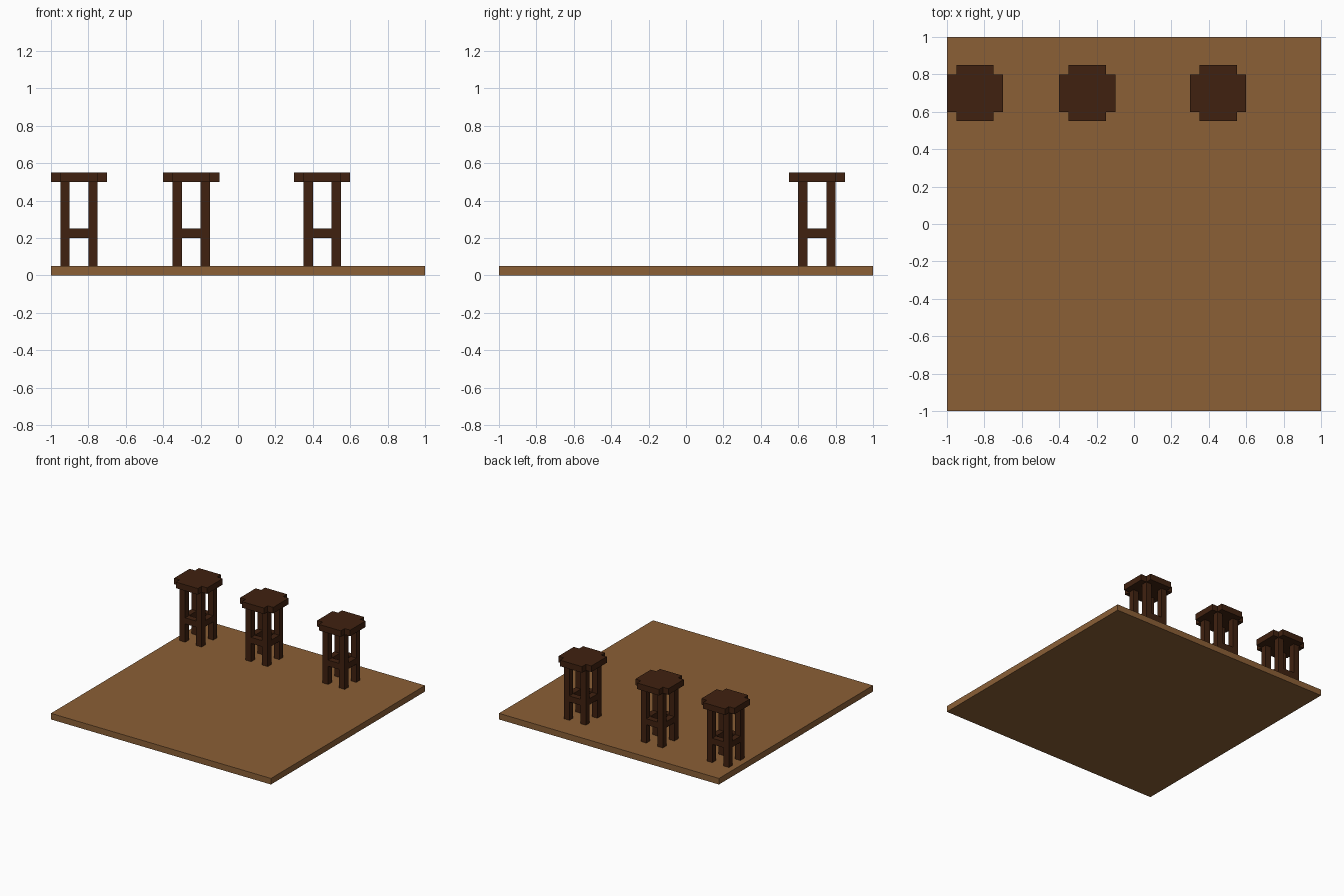
import bpy, bmesh

if "Cube" in bpy.data.objects:
    bpy.data.objects.remove(bpy.data.objects["Cube"])

def material(name, rgb):
    m = bpy.data.materials.new(name)
    m.diffuse_color = (*rgb, 1)
    m.use_nodes = True
    m.node_tree.nodes["Principled BSDF"].inputs["Base Color"].default_value = m.diffuse_color
    return m

floor_wood = material("floor wood", (0.258, 0.116, 0.037))
dark_wood = material("dark wood", (0.051, 0.0155, 0.005))

def finish(bm, name, mat):
    bmesh.ops.recalc_face_normals(bm, faces=bm.faces)
    me = bpy.data.meshes.new(name)
    bm.to_mesh(me)
    bm.free()
    me.materials.append(mat)
    ob = bpy.data.objects.new(name, me)
    bpy.context.collection.objects.link(ob)
    return ob

def box(name, lo, hi, mat):
    bm = bmesh.new()
    bmesh.ops.create_cube(bm, size=1)
    for v in bm.verts:
        v.co = [lo[i] + (v.co[i] + 0.5) * (hi[i] - lo[i]) for i in range(3)]
    return finish(bm, name, mat)

def seat(name, cx, cy, z0, z1, mat):
    # square with notched corners, extruded up
    a, b = 0.10, 0.15
    outline = [(b, -a), (b, a), (a, a), (a, b), (-a, b), (-a, a),
               (-b, a), (-b, -a), (-a, -a), (-a, -b), (a, -b), (a, -a)]
    bm = bmesh.new()
    face = bm.faces.new([bm.verts.new((cx + x, cy + y, z0)) for x, y in outline])
    top = bmesh.ops.extrude_face_region(bm, geom=[face], use_keep_orig=True)["geom"]
    bmesh.ops.translate(bm, vec=(0, 0, z1 - z0),
                        verts=[g for g in top if isinstance(g, bmesh.types.BMVert)])
    return finish(bm, name, mat)

# Floor slab
box("floor", (-1, -1, 0), (1, 1, 0.05), floor_wood)

# Row of three stools along the back
cy = 0.70
for n, cx in enumerate((-0.85, -0.25, 0.45), 1):
    seat(f"stool_{n}_seat", cx, cy, 0.50, 0.55, dark_wood)
    for sx, xn in ((-1, "left"), (1, "right")):
        for sy, yn in ((-1, "front"), (1, "back")):
            # Legs
            x, y = cx + sx * 0.075, cy + sy * 0.075
            box(f"stool_{n}_{yn}_{xn}_leg", (x - 0.025, y - 0.025, 0.05),
                (x + 0.025, y + 0.025, 0.50), dark_wood)
    for s, xn, yn in ((-1, "left", "front"), (1, "right", "back")):
        # Stretchers between the legs
        y, x = cy + s * 0.075, cx + s * 0.075
        box(f"stool_{n}_{yn}_stretcher", (cx - 0.05, y - 0.025, 0.20),
            (cx + 0.05, y + 0.025, 0.25), dark_wood)
        box(f"stool_{n}_{xn}_stretcher", (x - 0.025, cy - 0.05, 0.20),
            (x + 0.025, cy + 0.05, 0.25), dark_wood)
